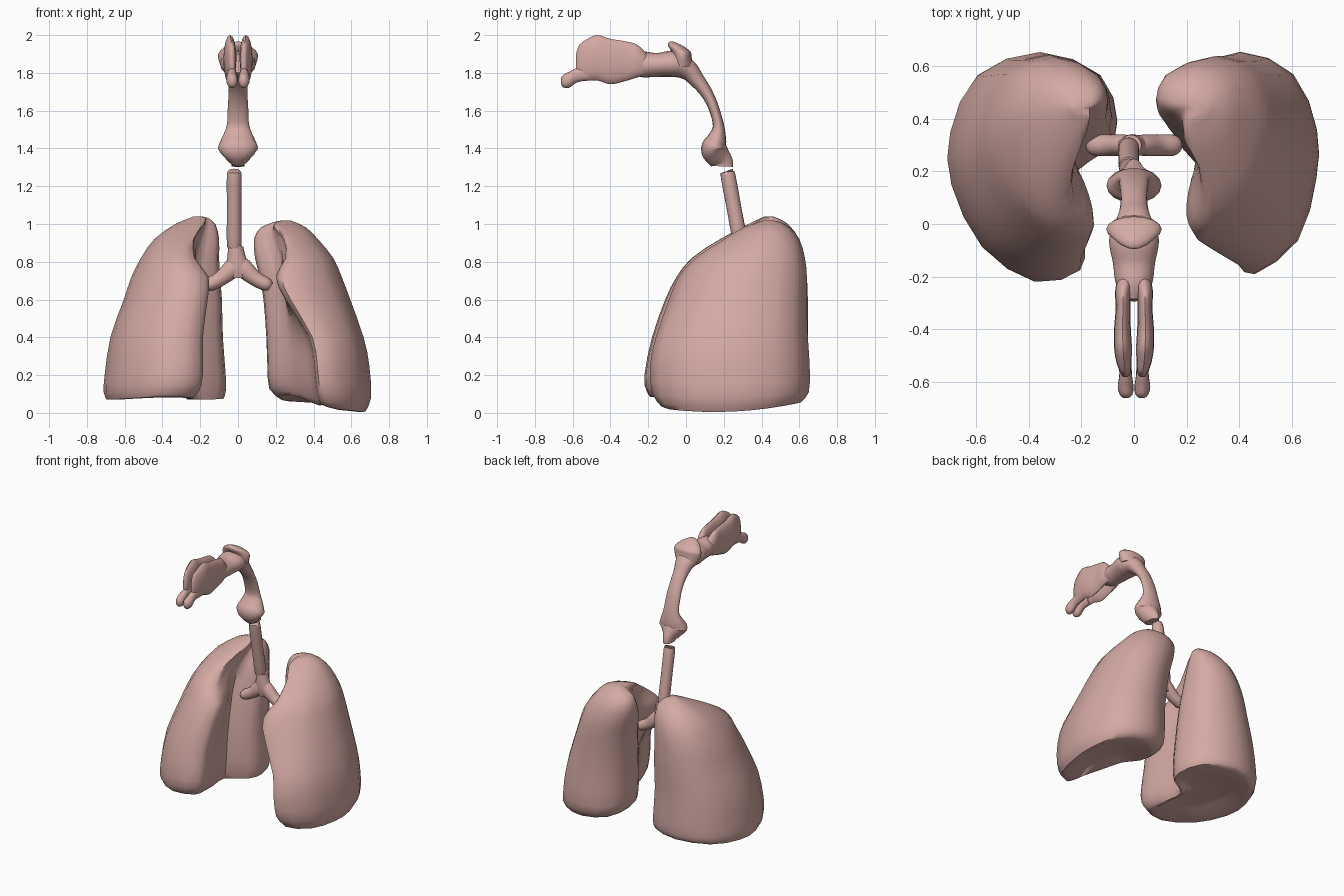
import bpy, bmesh, math
from mathutils import Vector

mat = bpy.data.materials.new("tissue")
mat.diffuse_color = (0.66, 0.40, 0.37, 1)


def spline(pts, n, closed=False):
    """Catmull-Rom interpolation of tuples of any size."""
    P = [Vector(p) for p in pts]
    m = len(P)
    out = []
    for i in range(m if closed else m - 1):
        if closed:
            a, b, c, d = P[i - 1], P[i], P[(i + 1) % m], P[(i + 2) % m]
        else:
            a, b, c, d = P[max(i - 1, 0)], P[i], P[i + 1], P[min(i + 2, m - 1)]
        for k in range(n):
            t = k / n
            out.append(0.5 * (2 * b + (c - a) * t + (2 * a - 5 * b + 4 * c - d) * t * t
                              + (3 * b - a - 3 * c + d) * t ** 3))
    if not closed:
        out.append(P[-1])
    return out


def clamp(v):
    return max(0, min(1, v))


def skin_rings(name, rings, angle=60):
    """Bridge equal rings of points and cap both ends."""
    bm = bmesh.new()
    R = [[bm.verts.new(p) for p in r] for r in rings]
    n = len(R[0])
    for a, b in zip(R, R[1:]):
        for i in range(n):
            j = (i + 1) % n
            bm.faces.new((a[i], a[j], b[j], b[i]))
    bm.faces.new(R[0])
    bm.faces.new(R[-1])
    bmesh.ops.recalc_face_normals(bm, faces=bm.faces)
    me = bpy.data.meshes.new(name)
    bm.to_mesh(me)
    bm.free()
    ob = bpy.data.objects.new(name, me)
    bpy.context.collection.objects.link(ob)
    me.materials.append(mat)
    bpy.ops.object.select_all(action='DESELECT')
    ob.select_set(True)
    bpy.context.view_layer.objects.active = ob
    bpy.ops.object.shade_smooth_by_angle(angle=math.radians(angle))
    return ob


def tube(name, stations, side=(1, 0, 0), forward=None, n=4, seg=16, flip=1):
    """Stations are (x, y, z, radius along side, radius across)."""
    side = Vector(side)
    path = spline([s[:3] for s in stations], n)
    radii = spline([s[3:] for s in stations], n)
    rings = []
    for i, (p, (a, b)) in enumerate(zip(path, radii)):
        t = Vector(forward) if forward else path[min(i + 1, len(path) - 1)] - path[max(i - 1, 0)]
        up = side.cross(t).normalized()
        ring = []
        for k in range(seg):
            w = 2 * math.pi * k / seg
            v = p + side * a * math.cos(w) + up * b * math.sin(w)
            ring.append((v.x * flip, v.y, v.z))
        rings.append(ring)
    return skin_rings(name, rings)


def lung(name, sign, tip, hollow, inner_lift, levels):
    """Levels are (z, outer x, back inner x, hilum x, front inner x, front y, back y)."""
    rings = []
    for z, xo, xb, xh, xf, yf, yb in spline(levels, 2):
        w, v, d = xo - xf, xo - xb, yb - yf
        outline = [(xf + tip * w, yf), (xf + .75 * w, yf + .15 * d), (xo - .02 * w, yf + .42 * d),
                   (xo - .01 * w, yf + .65 * d), (xo - .17 * v, yb - .1 * d), (xb + .46 * v, yb),
                   (xb + .1 * v, yb - .1 * d), (xb, yb - .3 * d), (xb + .25 * (xh - xb), yb - .43 * d),
                   (xh, yf + .47 * d), (.45 * xh + .55 * xf, yf + .31 * d), (xf, yf + .17 * d),
                   (xf + .03 * w, yf + .05 * d)]
        rings.append([Vector((sign * p.x, p.y, z)) for p in spline(outline, 2, True)])

    def inset(ring, f, dz):
        c = sum(ring, Vector()) / len(ring) + Vector((sign * .03, 0, 0))
        return [c + (p - c) * f + Vector((0, 0, dz)) for p in ring]
    # hollow diaphragm side below, rounded tip above
    b, t = rings[0], rings[-1]
    rings = [inset(b, .3, hollow), inset(b, .6, hollow * .75), inset(b, .9, 0)] + rings
    rings.append(inset(t, .5, .008))
    # lower rim lifts toward front, back and inner side
    for ring in rings[:8]:
        for p in ring:
            low = clamp(1 - p.z / .3)
            inner = clamp((.5 - abs(p.x)) / .2) * clamp((.62 - p.y) / .35)
            p.z += .05 * ((p.y - .15) / .45) ** 2 * clamp(1 - p.z / .15) + inner_lift * inner * low
    return skin_rings(name, rings, 50)


# Lungs
lung("lung_a", -1, .36, .05, .0, [
    (.07, .69, .075, .25, .24, -.19, .635),
    (.11, .705, .065, .24, .21, -.21, .65),
    (.20, .70, .065, .23, .19, -.22, .655),
    (.40, .67, .08, .23, .19, -.18, .645),
    (.60, .60, .085, .23, .165, -.11, .645),
    (.72, .56, .095, .23, .16, -.05, .64),
    (.82, .51, .10, .22, .23, .03, .63),
    (.92, .44, .10, .19, .23, .18, .60),
    (1.0, .33, .12, .17, .18, .33, .54),
    (1.033, .25, .16, .17, .17, .40, .48)])
lung("lung_b", 1, .2, .05, .09, [
    (.005, .67, .22, .29, .43, -.13, .61),
    (.08, .70, .165, .27, .41, -.18, .65),
    (.25, .69, .155, .26, .395, -.19, .655),
    (.40, .66, .15, .26, .37, -.16, .645),
    (.60, .59, .135, .25, .25, -.09, .64),
    (.72, .545, .115, .24, .20, -.04, .64),
    (.82, .50, .09, .22, .25, .05, .63),
    (.92, .42, .085, .18, .24, .20, .60),
    (.98, .36, .12, .18, .19, .30, .55),
    (1.01, .30, .19, .20, .20, .38, .50)])

# Windpipe
tube("trachea", [(-.02, .292, .88, .028, .028), (-.02, .29, .893, .039, .039),
                 (-.02, .255, 1.08, .039, .039), (-.02, .222, 1.26, .039, .039),
                 (-.02, .22, 1.273, .028, .028)])

# Bronchi: short stem and two arms
tube("bronchus_stem", [(-.012, .3, .88, .04, .04), (-.008, .3, .83, .048, .042),
                       (0, .3, .76, .065, .04), (0, .3, .715, .05, .03)])
for s, part in ((-1, "bronchus_a"), (1, "bronchus_b")):
    tube(part, [(-.01, .3, .81, .03, .04), (.03, .3, .765, .04, .05), (.09, .3, .712, .04, .04),
                (.15, .3, .68, .04, .036), (.172, .3, .667, .025, .022)], side=(0, 1, 0), flip=s)

# Larynx, throat and rear nasal passage
tube("throat", [(0, .192, 1.305, .033, .058), (0, .19, 1.33, .04, .058), (0, .165, 1.365, .075, .066),
                (0, .147, 1.40, .105, .068),
                (0, .163, 1.45, .088, .052), (0, .172, 1.52, .06, .03), (0, .145, 1.62, .054, .028),
                (0, .105, 1.70, .05, .033), (0, .055, 1.765, .055, .042), (0, .01, 1.815, .07, .055),
                (0, -.06, 1.847, .095, .07), (0, -.15, 1.842, .08, .063),
                (0, -.23, 1.845, .068, .068), (0, -.29, 1.85, .03, .05)])

# Raised rim above the throat
tube("throat_rim", [(0, -.02, 1.83, .09, .06), (0, -.02, 1.88, .105, .05), (0, -.025, 1.91, .10, .05),
                    (0, -.05, 1.938, .07, .042), (0, -.07, 1.957, .035, .025),
                    (0, -.075, 1.965, .01, .01)], forward=(0, 0, 1))

# Paired nasal cavities and nostrils
for s, side_name in ((-1, "a"), (1, "b")):
    tube("nasal_cavity_" + side_name,
         [(.03, -.2, 1.84, .03, .05), (.042, -.255, 1.862, .03, .085), (.042, -.32, 1.862, .028, .105),
          (.044, -.40, 1.86, .032, .12), (.042, -.47, 1.88, .034, .12),
          (.038, -.53, 1.867, .028, .108), (.033, -.565, 1.862, .02, .085),
          (.032, -.582, 1.85, .01, .05)],
         forward=(0, -1, 0), flip=s)
    tube("nostril_" + side_name,
         [(.035, -.50, 1.80, .025, .04), (.032, -.57, 1.79, .024, .038), (.032, -.62, 1.763, .03, .042),
          (.03, -.65, 1.757, .024, .033), (.03, -.663, 1.757, .01, .014)],
         forward=(0, -1, 0), flip=s)
    tube("turbinate_" + side_name,
         [(.055, -.34, 1.83, .01, .02), (.055, -.39, 1.85, .02, .05), (.055, -.45, 1.87, .02, .055),
          (.05, -.51, 1.87, .01, .02)], forward=(0, -1, 0), flip=s)
